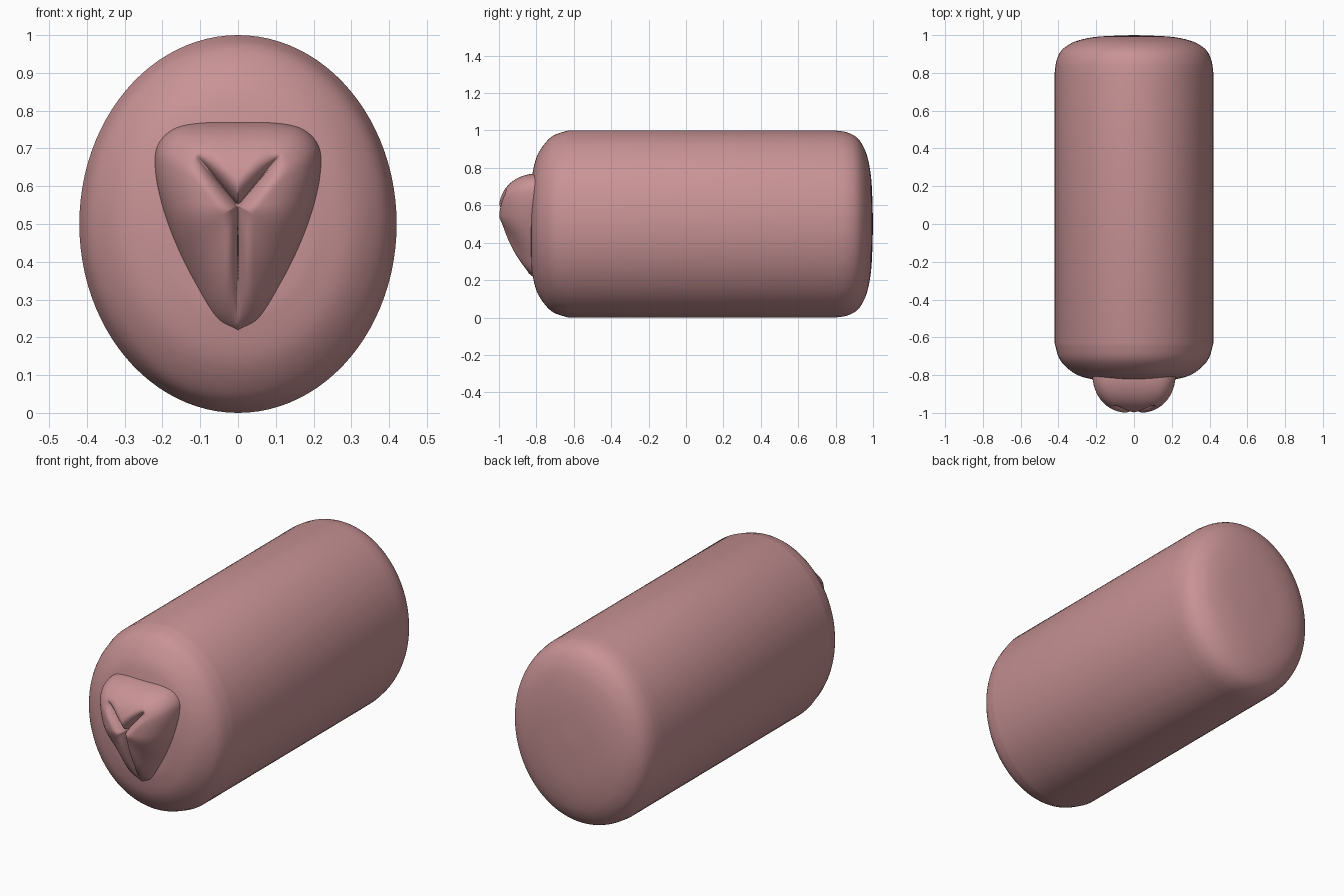
import bpy, bmesh, math
from mathutils import Vector
from mathutils.geometry import intersect_point_line

cube = bpy.data.objects.get("Cube")
if cube:
    bpy.data.objects.remove(cube)

pink = bpy.data.materials.new("soft pink")
pink.use_nodes = True
pink.diffuse_color = (0.58, 0.29, 0.30, 1)
bsdf = pink.node_tree.nodes["Principled BSDF"]
bsdf.inputs["Base Color"].default_value = pink.diffuse_color
bsdf.inputs["Roughness"].default_value = 0.6


def smooth_path(points, steps):
    """Catmull-Rom curve through 2D points."""
    p = [Vector(q) for q in points]
    p = [2 * p[0] - p[1]] + p + [2 * p[-1] - p[-2]]
    out = []
    for a, b, c, d in zip(p, p[1:], p[2:], p[3:]):
        for i in range(steps):
            t = i / steps
            out.append(0.5 * (2 * b + (c - a) * t + (2 * a - 5 * b + 4 * c - d) * t ** 2
                              + (3 * b - a - 3 * c + d) * t ** 3))
    return out + [p[-2]]


def loft(name, rings, start, end):
    """Closed skin over rings, with a point at each end."""
    bm = bmesh.new()
    loops = [[bm.verts.new(co) for co in ring] for ring in rings]
    first, last = bm.verts.new(start), bm.verts.new(end)
    n = len(loops[0])
    for i in range(n):
        j = (i + 1) % n
        bm.faces.new((first, loops[0][i], loops[0][j]))
        bm.faces.new((last, loops[-1][j], loops[-1][i]))
        for a, b in zip(loops, loops[1:]):
            bm.faces.new((a[i], b[i], b[j], a[j]))
    bmesh.ops.recalc_face_normals(bm, faces=bm.faces)
    for f in bm.faces:
        f.smooth = True
    mesh = bpy.data.meshes.new(name)
    bm.to_mesh(mesh)
    bm.free()
    mesh.materials.append(pink)
    obj = bpy.data.objects.new(name, mesh)
    bpy.context.collection.objects.link(obj)
    return obj


# Main body: oval cylinder with rounded ends (radius fraction, y)
front_end = smooth_path([(0.02, -0.83), (0.4, -0.828), (0.55, -0.82), (0.72, -0.798),
                         (0.86, -0.755), (0.95, -0.705), (1, -0.63)], 4)
back_end = smooth_path([(1, 0.8), (0.98, 0.86), (0.93, 0.91), (0.84, 0.945),
                        (0.7, 0.972), (0.45, 0.992), (0.02, 1)], 4)
SIDES = 96
angles = [2 * math.pi * i / SIDES for i in range(SIDES)]
body_rings = [[(0.42 * r * math.cos(a), y, 0.5 + 0.5 * r * math.sin(a)) for a in angles]
              for r, y in front_end + back_end]
loft("body", body_rings, (0, -0.83, 0.5), (0, 1, 0.5))

# Front mound: rounded triangular outline (x, z), mirrored
half = smooth_path([(0, 0.77), (0.1, 0.768), (0.17, 0.752), (0.212, 0.71), (0.22, 0.65),
                    (0.205, 0.56), (0.17, 0.455), (0.12, 0.345), (0.06, 0.245), (0, 0.21)], 12)
outline = half + [Vector((-p.x, p.y)) for p in reversed(half[1:-1])]
centre = Vector((0, 0.55))

# Three creases leaving the centre: end point, width, depth
creases = [(Vector((0.11, 0.681)), 0.045, 0.075),
           (Vector((-0.11, 0.681)), 0.045, 0.075),
           (Vector((0, 0.235)), 0.04, 0.07)]


def surface_y(p, t, direction):
    # Blend a full dome above with a long slope below
    low = min(1, max(0, -direction.y)) ** 2
    dome = ((1 - low) * math.sqrt(1 - t ** 2.5) + low * (1 - t ** 1.3) ** 0.65)
    cut = 0
    for tip, width, depth in creases:
        near, k = intersect_point_line(p, centre, tip)
        k = min(1, max(0, k))
        u = min(1, (p - centre.lerp(tip, k)).length / width)
        groove = 1 - math.sqrt(1 - (1 - u) ** 2)
        cut = max(cut, depth * groove * (1 - k ** 4))
    return -0.795 - 0.207 * dome + cut * math.sqrt(dome)


RINGS = 48
mound_rings = []
for i in range(1, RINGS + 1):
    t = math.sin(0.5 * math.pi * i / RINGS)
    ring = []
    for edge in outline:
        p = centre.lerp(edge, t)
        ring.append((p.x, surface_y(p, t, (edge - centre).normalized()), p.y))
    mound_rings.append(ring)
# Skirt sunk into the body
mound_rings.append([(p.x, -0.74, p.y) for p in outline])
loft("front_mound", mound_rings,
     (0, surface_y(centre, 0, Vector((0, 1))), centre.y), (0, -0.74, centre.y))
